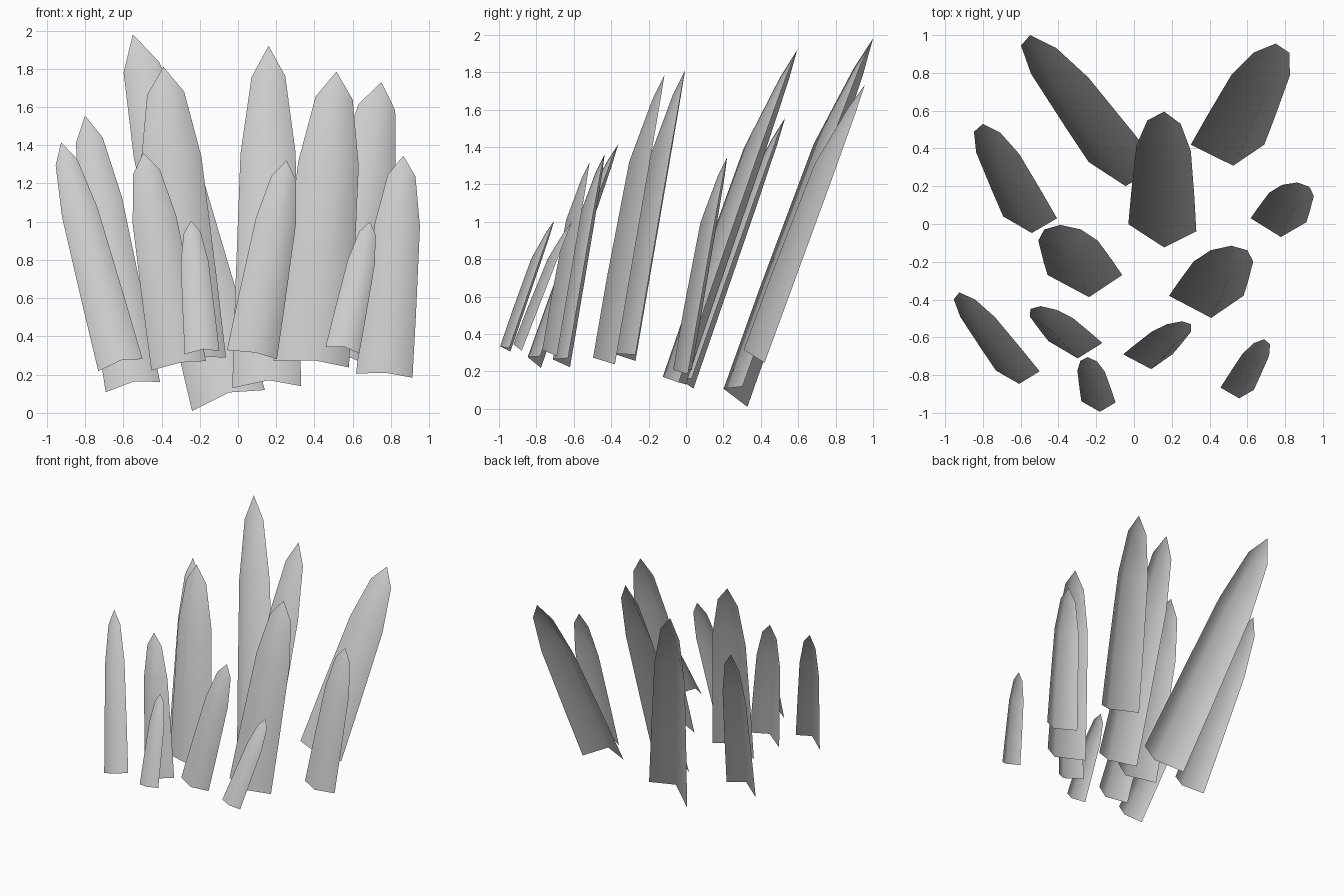
import bpy
from math import cos, sin, radians
from mathutils import Vector

if "Cube" in bpy.data.objects:
    bpy.data.objects.remove(bpy.data.objects["Cube"])

# Each blade: base centre xyz, tip xyz, base width, yaw of the base in degrees
BLADES = {
    "back_left_blade":        (-0.05, 0.315, 0.065, -0.55, 1.00, 1.98, 0.397, -4),
    "back_right_blade":       (0.495, 0.42, 0.28, 0.75, 0.955, 1.73, 0.395, 0),
    "left_blade":             (-0.55, 0.035, 0.135, -0.80, 0.53, 1.555, 0.29, -2),
    "centre_blade":           (0.15, -0.02, 0.135, 0.16, 0.595, 1.92, 0.362, -6),
    "right_blade":            (0.765, 0.02, 0.195, 0.865, 0.22, 1.345, 0.297, -4),
    "middle_left_blade":      (-0.26, -0.27, 0.273, -0.39, -0.005, 1.81, 0.396, 0),
    "middle_right_blade":     (0.383, -0.38, 0.255, 0.515, -0.115, 1.785, 0.396, 0),
    "outer_left_blade":       (-0.615, -0.778, 0.25, -0.925, -0.362, 1.415, 0.24, -1),
    "front_left_blade":       (-0.31, -0.625, 0.247, -0.495, -0.435, 1.36, 0.29, -2),
    "front_right_blade":      (0.073, -0.69, 0.305, 0.255, -0.515, 1.32, 0.265, 0),
    "small_left_blade":       (-0.188, -0.942, 0.315, -0.245, -0.705, 1.005, 0.182, -2),
    "small_right_blade":      (0.546, -0.872, 0.327, 0.69, -0.61, 1.0, 0.18, -4),
}

# Outline of a blade: fraction of length, width factor, ridge depth factor
ROWS = [(0, 1, 1), (0.28, 0.93, 1), (0.686, 0.80, 0.9), (0.91, 0.49, 0.35)]


def make_blade(name, bx, by, bz, tx, ty, tz, width, yaw):
    base, tip = Vector((bx, by, bz)), Vector((tx, ty, tz))
    axis = tip - base
    up = axis.normalized()
    side = Vector((cos(radians(yaw)), sin(radians(yaw)), 0))
    side.z = -(side.x * up.x + side.y * up.y) / up.z   # square to the axis
    side.normalize()
    front = side.cross(up)
    if front.y > 0:
        front = -front
    verts = []
    for t, w, d in ROWS:
        c = base + axis * t
        verts += [c - side * width * w / 2,
                  c + front * width * 0.3 * d + side * width * 0.06 * w,
                  c + side * width * w / 2]
    verts.append(tip)
    faces = []
    n = len(ROWS)
    for r in range(n - 1):
        for k in range(2):
            a = 3 * r + k
            faces.append((a, a + 1, a + 4, a + 3))
    a = 3 * (n - 1)
    faces += [(a, a + 1, 3 * n), (a + 1, a + 2, 3 * n)]
    mesh = bpy.data.meshes.new(name)
    mesh.from_pydata(verts, [], faces)
    mesh.shade_smooth()
    obj = bpy.data.objects.new(name, mesh)
    bpy.context.collection.objects.link(obj)


for name, values in BLADES.items():
    make_blade(name, *values)
